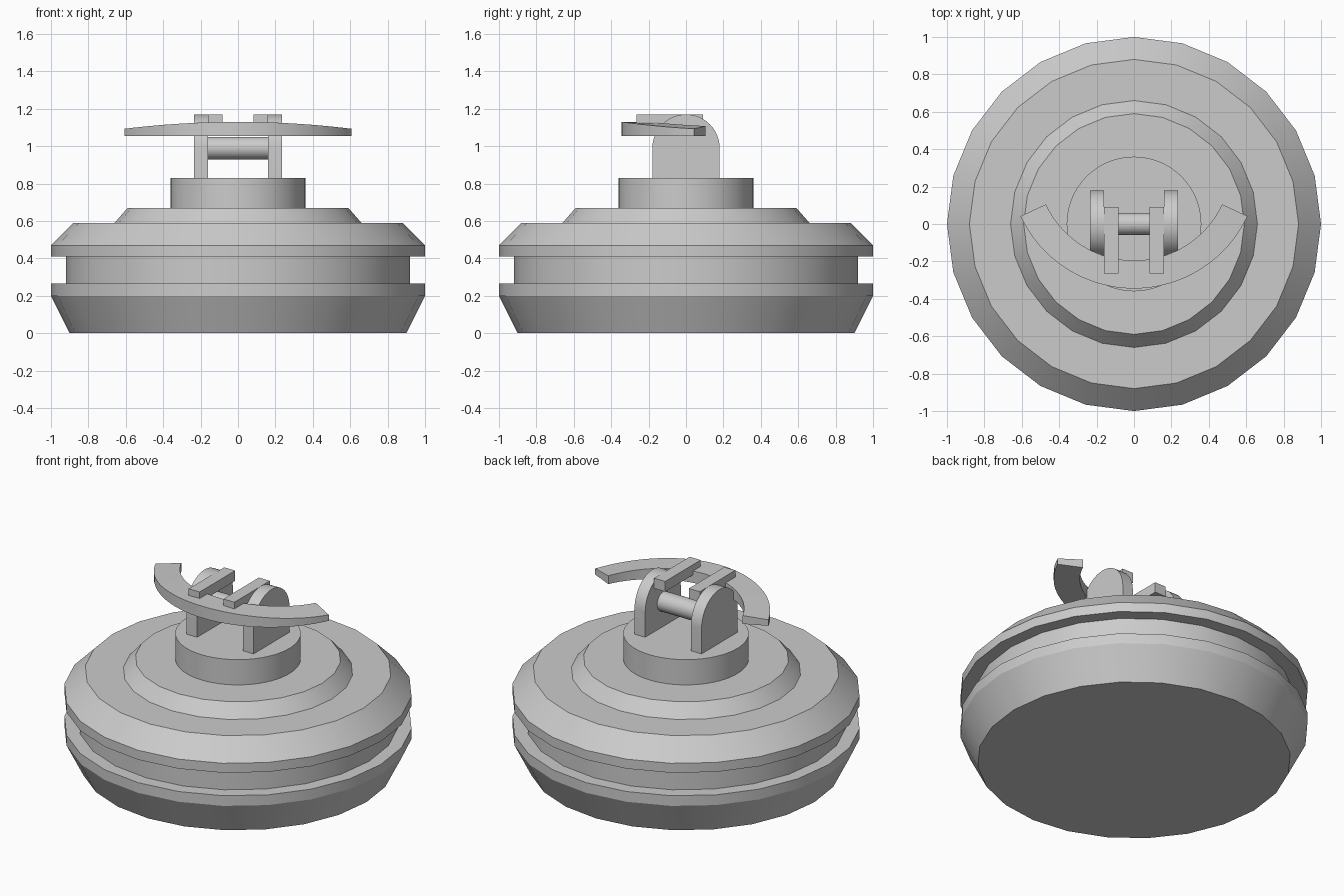
import bpy
import bmesh
from math import sin, cos, pi, radians
from mathutils import Vector

cube = bpy.data.objects.get("Cube")
if cube:
    bpy.data.objects.remove(cube, do_unlink=True)

GREY = (0.6, 0.6, 0.6, 1.0)
grey = bpy.data.materials.new("plain grey")
grey.use_nodes = True
grey.diffuse_color = GREY
grey.node_tree.nodes["Principled BSDF"].inputs["Base Color"].default_value = GREY


def finish(name, bm, smooth=None):
    """Turn a bmesh into an object, optionally smoothing below an angle."""
    bmesh.ops.recalc_face_normals(bm, faces=bm.faces)
    mesh = bpy.data.meshes.new(name)
    bm.to_mesh(mesh)
    bm.free()
    mesh.materials.append(grey)
    obj = bpy.data.objects.new(name, mesh)
    bpy.context.collection.objects.link(obj)
    if smooth:
        bpy.ops.object.select_all(action="DESELECT")
        obj.select_set(True)
        bpy.context.view_layer.objects.active = obj
        bpy.ops.object.shade_smooth_by_angle(angle=radians(smooth))
    return obj


def lathe(name, profile, sides):
    """Revolve (radius, height) points around z and cap both ends."""
    bm = bmesh.new()
    rings = [[bm.verts.new((r * sin(2 * pi * i / sides), r * cos(2 * pi * i / sides), z))
              for i in range(sides)] for r, z in profile]
    for low, high in zip(rings, rings[1:]):
        for i in range(sides):
            j = (i + 1) % sides
            bm.faces.new((low[i], low[j], high[j], high[i]))
    bm.faces.new(rings[0])
    bm.faces.new(rings[-1])
    return finish(name, bm, 20)


def box(name, low, high):
    bm = bmesh.new()
    bmesh.ops.create_cube(bm, size=1)
    low, high = Vector(low), Vector(high)
    bmesh.ops.scale(bm, vec=high - low, verts=bm.verts)
    bmesh.ops.translate(bm, vec=(low + high) / 2, verts=bm.verts)
    return finish(name, bm)


# Round body with a waist groove and stepped shoulders
lathe("body", [(0.90, 0), (1, 0.20), (1, 0.265), (0.92, 0.265), (0.92, 0.41),
               (1, 0.41), (1, 0.47), (0.88, 0.59), (0.66, 0.59), (0.59, 0.67)], 24)

# Raised hub
lathe("hub", [(0.36, 0.67), (0.36, 0.83)], 64)

# Axle between the lugs
axle = lathe("axle", [(0.06, -0.17), (0.06, 0.17)], 32)
axle.rotation_euler.y = pi / 2
axle.location.z = 0.99


# Upright lugs with rounded tops
def lug(name, x0, x1):
    bm = bmesh.new()
    arc = [(0.18 * cos(pi * i / 24), 0.99 + 0.18 * sin(pi * i / 24)) for i in range(25)]
    outline = [(0.18, 0.83)] + arc + [(-0.18, 0.83)]
    face = bm.faces.new([bm.verts.new((x0, y, z)) for y, z in outline])
    side = bmesh.ops.extrude_face_region(bm, geom=[face])["geom"]
    moved = [v for v in side if isinstance(v, bmesh.types.BMVert)]
    bmesh.ops.translate(bm, vec=(x1 - x0, 0, 0), verts=moved)
    finish(name, bm, 20)


for side, s in (("left", 1), ("right", -1)):
    lug(side + "_lug", s * 0.16, s * 0.235)
    x0, x1 = sorted((s * 0.083, s * 0.16))
    box(side + "_link_bar", (x0, -0.265, 1.105), (x1, 0.09, 1.17))

# Curved handle, flat below and gently crowned on top
bm = bmesh.new()
sections = []
for i in range(33):
    a = radians(-65 + 130 * i / 32)
    ring = []
    for r, top in ((0.52, False), (0.67, False), (0.67, True), (0.52, True)):
        x, y = r * sin(a), 0.325 - r * cos(a)
        ring.append(bm.verts.new((x, y, 1.13 - 0.1 * x * x if top else 1.055)))
    sections.append(ring)
for a, b in zip(sections, sections[1:]):
    for k in range(4):
        n = (k + 1) % 4
        bm.faces.new((a[k], a[n], b[n], b[k]))
bm.faces.new(sections[0])
bm.faces.new(sections[-1])
finish("curved_handle", bm, 20)
